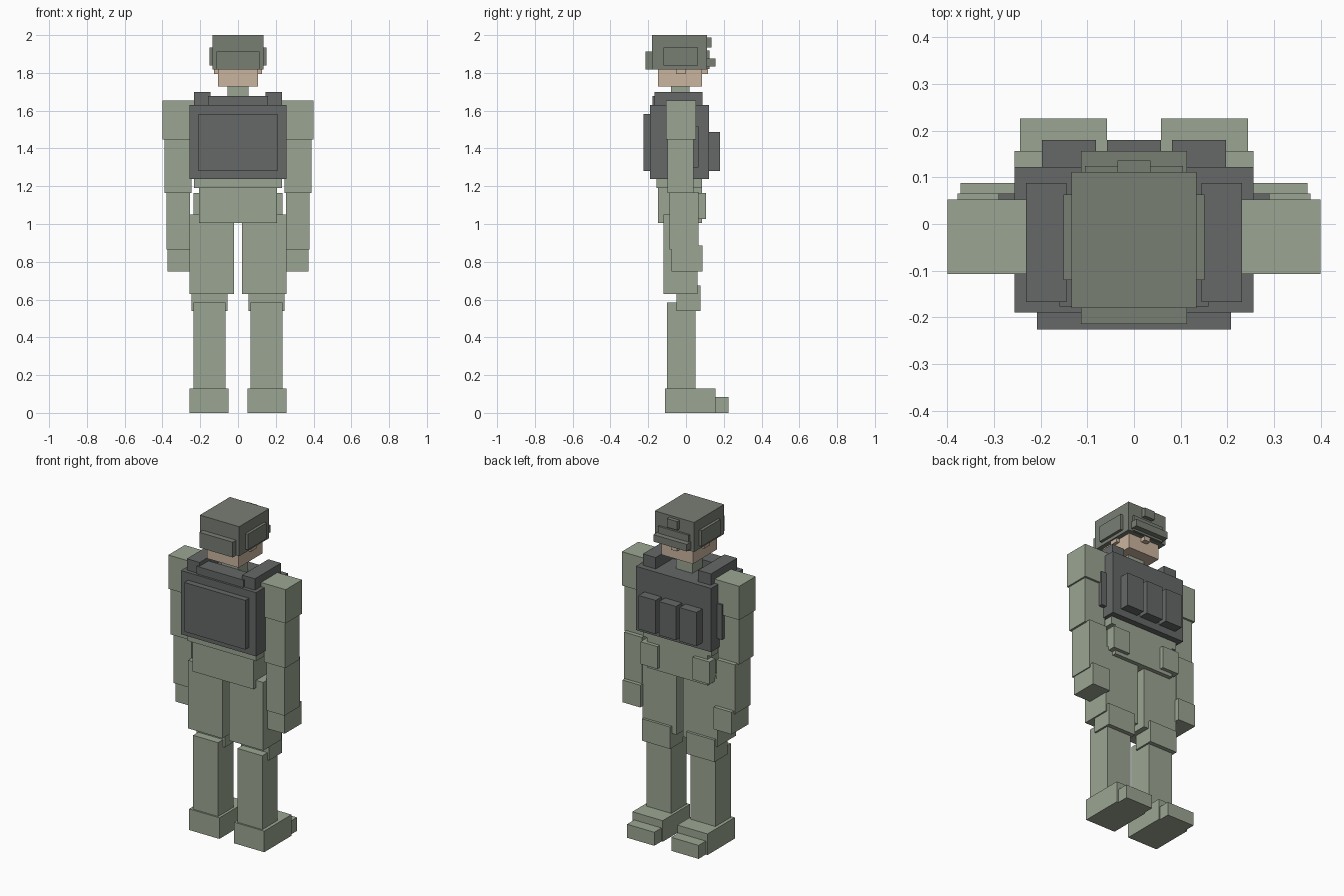
import bpy


def material(name, rgb):
    m = bpy.data.materials.new(name)
    m.diffuse_color = (*rgb, 1)
    return m


CLOTH = material("cloth_green", (0.33, 0.38, 0.29))
VEST = material("vest_grey", (0.13, 0.14, 0.135))
HELMET = material("helmet_green", (0.19, 0.21, 0.175))
SKIN = material("skin", (0.60, 0.46, 0.35))


def box(name, mat, x, y, z):
    """Box spanning the given (min, max) ranges."""
    bpy.ops.mesh.primitive_cube_add(size=1)
    o = bpy.context.object
    o.name = name
    for i, (a, b) in enumerate((x, y, z)):
        o.location[i] = (a + b) / 2
        o.scale[i] = b - a
    bpy.ops.object.transform_apply(location=True, scale=True)
    o.data.materials.append(mat)
    return o


def centre(name, mat, half, y, z):
    """Box centred on x = 0."""
    return box(name, mat, (-half, half), y, z)


def pair(name, mat, x, y, z):
    """Matching boxes on both sides."""
    box("right_" + name, mat, x, y, z)
    box("left_" + name, mat, (-x[1], -x[0]), y, z)


# Legs
pair("boot", CLOTH, (0.05, 0.256), (-0.11, 0.156), (0, 0.13))
pair("boot_toe", CLOTH, (0.058, 0.244), (0.14, 0.226), (0, 0.083))
pair("shin", CLOTH, (0.066, 0.236), (-0.10, 0.05), (0.12, 0.585))
pair("knee_pad", CLOTH, (0.055, 0.247), (-0.05, 0.076), (0.54, 0.675))
pair("thigh", CLOTH, (0.022, 0.256), (-0.12, 0.06), (0.63, 1.05))

# Arms
pair("shoulder", CLOTH, (0.228, 0.40), (-0.107, 0.053), (1.447, 1.655))
pair("upper_arm", CLOTH, (0.245, 0.39), (-0.098, 0.04), (1.165, 1.45))
pair("forearm", CLOTH, (0.255, 0.378), (-0.088, 0.065), (0.865, 1.17))
pair("hand", CLOTH, (0.25, 0.372), (-0.077, 0.088), (0.748, 0.885))

# Trunk and belt pouches
centre("pelvis", CLOTH, 0.207, (-0.147, 0.085), (1.005, 1.195))
centre("torso", CLOTH, 0.234, (-0.157, 0.085), (1.19, 1.60))
pair("belt_pouch", CLOTH, (0.12, 0.235), (0.05, 0.107), (1.027, 1.165))

# Vest with plates, pouches, collar and straps
centre("vest", VEST, 0.256, (-0.19, 0.122), (1.237, 1.63))
centre("back_plate", VEST, 0.208, (-0.226, -0.18), (1.28, 1.583))
pair("side_plate", VEST, (0.24, 0.29), (-0.09, 0.065), (1.30, 1.515))
centre("vest_collar", VEST, 0.16, (-0.177, -0.08), (1.62, 1.677))
pair("vest_strap", VEST, (0.145, 0.232), (-0.167, 0.088), (1.62, 1.70))
for side, cx in (("left", -0.139), ("middle", 0), ("right", 0.139)):
    box(side + "_chest_pouch", VEST, (cx - 0.058, cx + 0.058), (0.11, 0.18), (1.28, 1.488))

# Head
centre("neck", CLOTH, 0.056, (-0.08, 0.018), (1.60, 1.74))
centre("face", SKIN, 0.107, (-0.147, 0.086), (1.727, 1.83))
centre("nose", SKIN, 0.02, (0.08, 0.117), (1.793, 1.85))
pair("ear", SKIN, (0.10, 0.126), (-0.052, 0.0), (1.795, 1.85))

# Helmet and fittings
centre("helmet_shell", HELMET, 0.134, (-0.18, 0.112), (1.818, 2.0))
centre("helmet_back_box", HELMET, 0.114, (-0.214, -0.17), (1.818, 1.912))
pair("helmet_side_pad", HELMET, (0.12, 0.151), (-0.12, 0.063), (1.838, 1.935))
centre("helmet_brow", HELMET, 0.105, (0.10, 0.124), (1.82, 1.918))
centre("goggles", HELMET, 0.114, (0.10, 0.156), (1.833, 1.876))
centre("helmet_mount", HELMET, 0.035, (0.10, 0.136), (1.935, 1.988))
